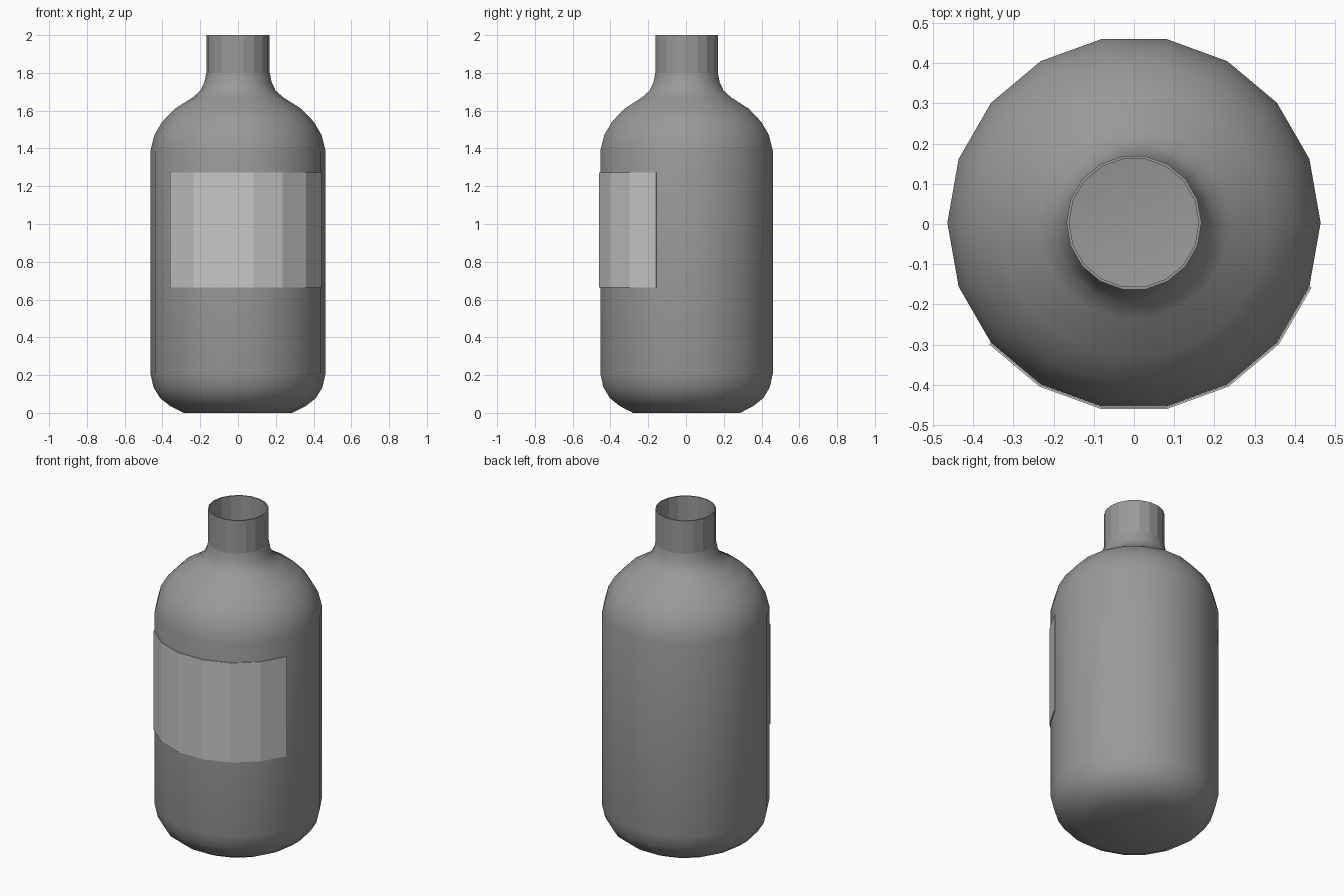
import bpy
import bmesh
from math import cos, sin, radians

cube = bpy.data.objects.get("Cube")
if cube:
    bpy.data.objects.remove(cube, do_unlink=True)

SIDES = 18
STEP = 360 / SIDES
CENTRE_Y = 0.003
WALL = 0.007


def material(name, value):
    mat = bpy.data.materials.new(name)
    mat.use_nodes = True
    colour = (value, value, value, 1)
    mat.diffuse_color = colour
    node = next(n for n in mat.node_tree.nodes if n.type == 'BSDF_PRINCIPLED')
    node.inputs["Base Color"].default_value = colour
    return mat


def ring(bm, radius, z, first=0, count=SIDES):
    angles = [radians((first + i) * STEP) for i in range(count)]
    return [bm.verts.new((radius * cos(a), CENTRE_Y + radius * sin(a), z)) for a in angles]


def bridge(bm, a, b, closed=True):
    n = len(a)
    for i in range(n if closed else n - 1):
        j = (i + 1) % n
        bm.faces.new((a[i], a[j], b[j], b[i]))


def finish(bm, name, mat):
    bmesh.ops.recalc_face_normals(bm, faces=bm.faces)
    mesh = bpy.data.meshes.new(name)
    bm.to_mesh(mesh)
    bm.free()
    mesh.materials.append(mat)
    obj = bpy.data.objects.new(name, mesh)
    bpy.context.collection.objects.link(obj)
    return obj


# Bottle: hollow lathed shell, from base to rim and back down inside
outer = [(0.288, 0), (0.36, 0.037), (0.412, 0.078), (0.447, 0.135), (0.464, 0.21),
         (0.464, 1.385), (0.443, 1.47), (0.402, 1.54), (0.335, 1.61), (0.24, 1.67),
         (0.2, 1.705), (0.178, 1.75), (0.168, 1.80), (0.168, 2.0)]
inner = [(r - WALL, max(z, WALL)) for r, z in reversed(outer)]

bm = bmesh.new()
rings = [ring(bm, r, z) for r, z in outer + inner]
for a, b in zip(rings, rings[1:]):
    bridge(bm, a, b)
bm.faces.new(rings[0])
bm.faces.new(rings[-1])
bottle = finish(bm, "bottle", material("bottle grey", 0.32))

bpy.context.view_layer.objects.active = bottle
bottle.select_set(True)
bpy.ops.object.shade_smooth_by_angle(angle=radians(40))

# Faceted neck
for face in bottle.data.polygons:
    if face.center.z > 1.82:
        face.use_smooth = False

# Label: thin faceted plate wrapped round the front
bm = bmesh.new()
loops = [ring(bm, r, z, first=11, count=7)
         for r, z in ((0.465, 0.665), (0.47, 0.665), (0.47, 1.272), (0.465, 1.272))]
for i in range(4):
    bridge(bm, loops[i], loops[(i + 1) % 4], closed=False)
for end in (0, -1):
    bm.faces.new([loop[end] for loop in loops])
finish(bm, "label", material("label light grey", 0.57))
